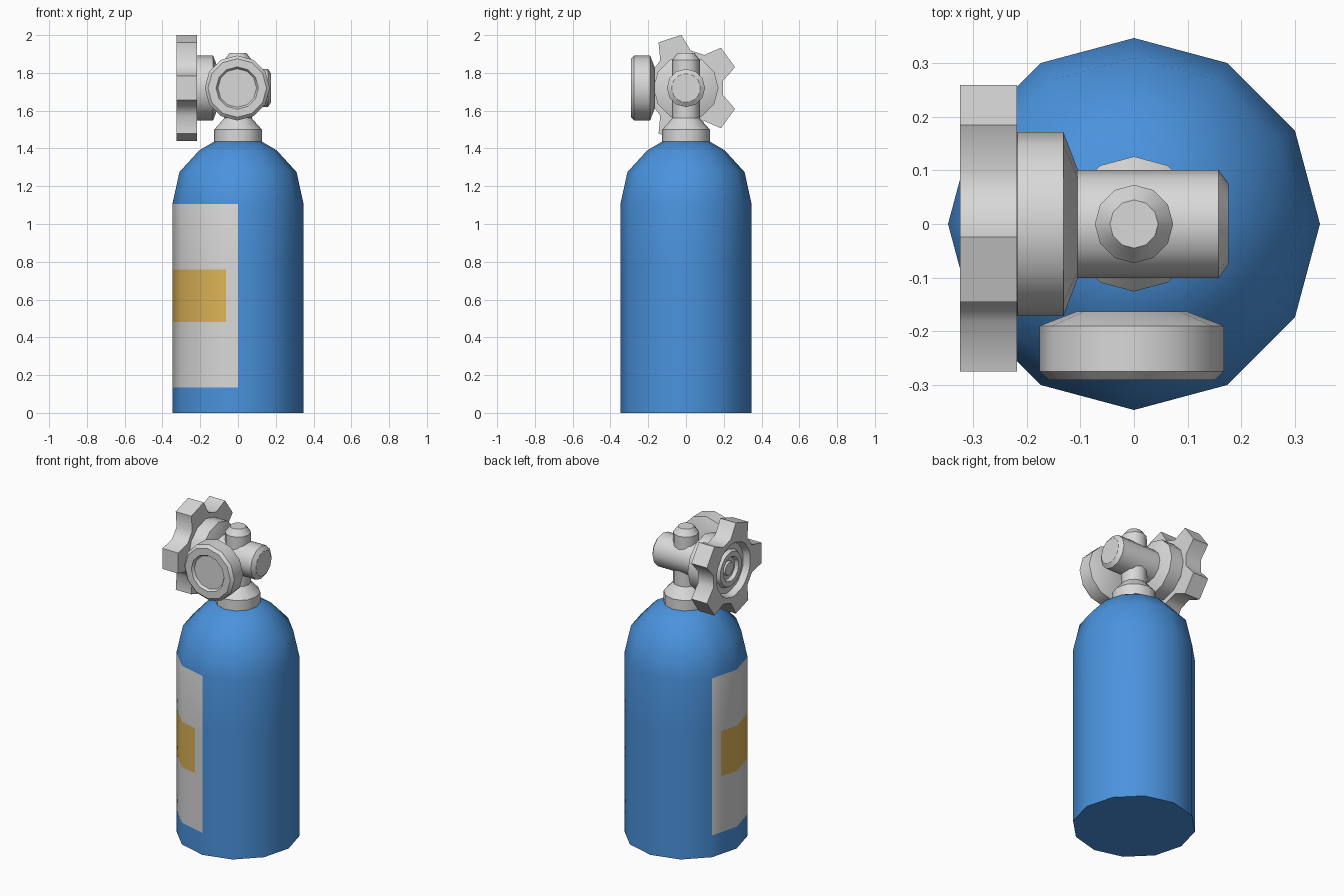
import bpy
import bmesh
from math import sin, cos, pi, radians, degrees, atan2
from mathutils import Matrix, Vector

cube = bpy.data.objects.get("Cube")
if cube:
    bpy.data.objects.remove(cube, do_unlink=True)


def material(name, rgb):
    mat = bpy.data.materials.new(name)
    mat.use_nodes = True
    color = (*rgb, 1)
    mat.diffuse_color = color
    mat.node_tree.nodes["Principled BSDF"].inputs["Base Color"].default_value = color
    return mat


BLUE = material("blue_paint", (0.069, 0.292, 0.73))
METAL = material("light_metal", (0.69, 0.69, 0.69))
LABEL = material("label_grey", (0.69, 0.69, 0.69))
YELLOW = material("label_yellow", (0.73, 0.46, 0.098))

TO_FRONT = Matrix.Rotation(pi / 2, 4, "X")
TO_RIGHT = Matrix.Rotation(-pi / 2, 4, "Y")
TO_LEFT = Matrix.Rotation(pi / 2, 4, "Y")


def circle(sides=12):
    return [Vector((cos(2 * pi * i / sides), sin(2 * pi * i / sides))) for i in range(sides)]


def loft(name, rings, mats, turn=Matrix(), at=(0, 0, 0), smooth=35, rule=None):
    """Skin a stack of rings along local z, cap both ends, then turn and place it."""
    bm = bmesh.new()
    loops = [[bm.verts.new(p) for p in ring] for ring in rings]
    for low, high in zip(loops, loops[1:]):
        for i in range(len(low)):
            j = (i + 1) % len(low)
            bm.faces.new((low[i], low[j], high[j], high[i]))
    bm.faces.new(loops[0][::-1])
    bm.faces.new(loops[-1])
    if rule:
        for face in bm.faces:
            face.material_index = rule(face.calc_center_median())
    bm.transform(Matrix.Translation(at) @ turn)
    mesh = bpy.data.meshes.new(name)
    bm.to_mesh(mesh)
    bm.free()
    for mat in mats:
        mesh.materials.append(mat)
    obj = bpy.data.objects.new(name, mesh)
    bpy.context.collection.objects.link(obj)
    bpy.ops.object.select_all(action="DESELECT")
    obj.select_set(True)
    bpy.context.view_layer.objects.active = obj
    bpy.ops.object.shade_smooth_by_angle(angle=radians(smooth))
    return obj


def lathe(profile, section=None):
    """Rings from (radius, height) pairs."""
    return [[(p.x * r, p.y * r, z) for p in section or circle()] for r, z in profile]


# Bottle: twelve sides, with two extra columns for the ends of the yellow panel
section = circle()
inset_back = section[5].lerp(section[6], 0.37)
inset_front = section[9].lerp(section[8], 0.37)
section = section[:6] + [inset_back] + section[6:9] + [inset_front] + section[9:]
R = 0.347
bottle_profile = [(R, 0), (R, 0.135), (R, 0.48), (R, 0.76), (R, 1.107),
                  (0.31, 1.275), (0.205, 1.39), (0.12, 1.44)]


def bottle_paint(c):
    angle = degrees(atan2(c.y, c.x)) % 360
    if not (150 < angle < 270 and 0.135 < c.z < 1.107):
        return 0
    return 2 if 161 < angle < 259 and 0.48 < c.z < 0.76 else 1


loft("bottle", lathe(bottle_profile, section), [BLUE, LABEL, YELLOW], rule=bottle_paint)

# Collar and upright valve stem
loft("valve_stem", lathe([(0.126, 1.435), (0.126, 1.50), (0.073, 1.56),
                          (0.073, 1.868), (0.045, 1.905)]), [METAL])

# Horizontal valve tube with a chamfered end
CENTRE = 1.72
loft("valve_tube", lathe([(0.101, -0.12), (0.101, 0.158), (0.076, 0.176)]), [METAL],
     TO_LEFT, (0, 0, CENTRE))

# Dished round caps: a gauge at the front, a flange behind the hand wheel
cap = lathe([(0.102, 0), (0.172, 0.027), (0.172, 0.112), (0.155, 0.128),
             (0.112, 0.128), (0.102, 0.112)])
loft("front_gauge", cap, [METAL], TO_FRONT, (-0.004, -0.163, CENTRE))
loft("wheel_flange", cap, [METAL], TO_RIGHT, (-0.105, 0, CENTRE))

# Hand wheel: five blunt teeth with a stepped round hub recess
angles, star = [], []
for k in range(5):
    for offset, radius in ((-25, 0.2), (-13, 0.282), (13, 0.282), (25, 0.2)):
        angles.append(radians(54 + 72 * k + offset))
        star.append(radius)
directions = [Vector((cos(a), sin(a))) for a in angles]


def star_ring(z):
    return [(d.x * r, d.y * r, z) for d, r in zip(directions, star)]


hub = lathe([(0.165, 0.107), (0.15, 0.07), (0.115, 0.07), (0.105, 0.09),
             (0.075, 0.09), (0.065, 0.07), (0.045, 0.07), (0.04, 0.08)], directions)
loft("hand_wheel", [star_ring(0), star_ring(0.107)] + hub, [METAL],
     TO_RIGHT, (-0.218, 0, CENTRE), smooth=45)
